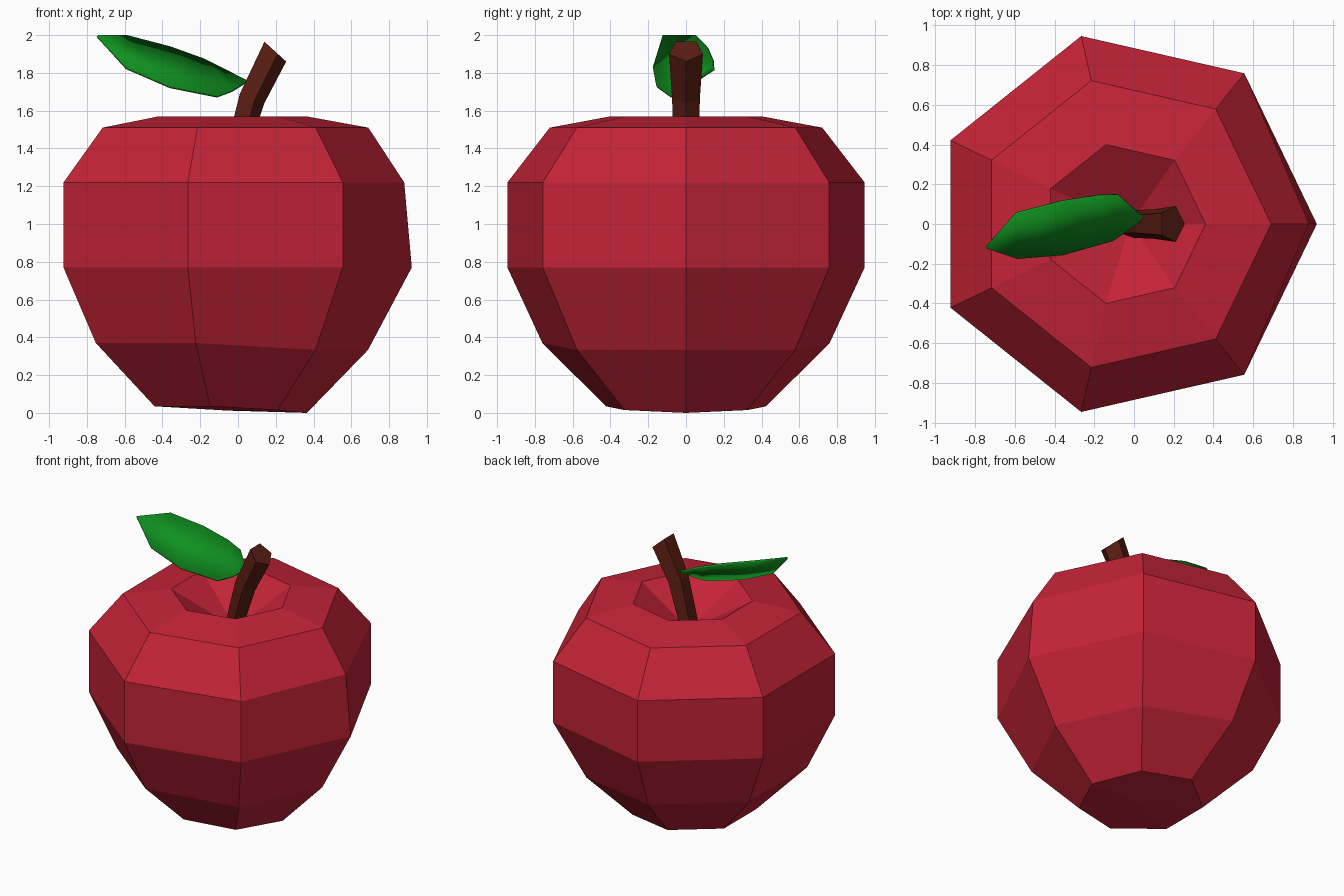
import bpy
from math import cos, sin, tau

if "Cube" in bpy.data.objects:
    bpy.data.objects.remove(bpy.data.objects["Cube"])


def make_part(name, verts, faces, color, smooth=False):
    mesh = bpy.data.meshes.new(name)
    mesh.from_pydata(verts, [], faces)
    mat = bpy.data.materials.new(name + "_material")
    mat.diffuse_color = (*color, 1)
    mat.use_nodes = True
    mat.node_tree.nodes["Principled BSDF"].inputs["Base Color"].default_value = mat.diffuse_color
    mesh.materials.append(mat)
    obj = bpy.data.objects.new(name, mesh)
    bpy.context.collection.objects.link(obj)
    for poly in mesh.polygons:
        poly.use_smooth = smooth
    return obj


def bridge(rings, n):
    return [(r * n + k, r * n + (k + 1) % n, (r + 1) * n + (k + 1) % n, (r + 1) * n + k)
            for r in range(rings - 1) for k in range(n)]


# Apple body: seven-sided rings from the base up, closed by a dent around the stem
SIDES = 7
CX = -0.05
profile = [(0.435, 0.035), (0.78, 0.37), (0.97, 0.77), (0.97, 1.22), (0.74, 1.51), (0.41, 1.57)]
verts = []
for i, (r, z) in enumerate(profile):
    for k in range(SIDES):
        a = tau * k / SIDES
        rr, zz = r, z
        near = min(k, SIDES - k)
        # slight hand-shaped irregularity on the +x side
        if i == 0 and near < 2:
            zz = (0.0, 0.015)[near]
            rr = 0.415
        if i == 1 and near < 2:
            rr, zz = 0.738, 0.333
        if i == 3 and near == 0:
            rr = 0.93
        verts.append((CX + rr * cos(a), rr * sin(a), zz))
faces = bridge(len(profile), SIDES)
base, dent = len(verts), len(verts) + 1
verts += [(CX, 0, 0.012), (-0.02, 0, 1.32)]
top = (len(profile) - 1) * SIDES
for k in range(SIDES):
    n = (k + 1) % SIDES
    faces += [(base, n, k), (dent, top + k, top + n)]
make_part("apple_body", verts, faces, (0.55, 0.017, 0.038))

# Stem: bent pentagonal rod, each ring given by its left and right points and half width
rings = [((-0.08, 1.33), (0.03, 1.31), 0.07),
         ((0.01, 1.69), (0.14, 1.64), 0.073),
         ((0.14, 1.965), (0.255, 1.86), 0.09)]
verts = []
for (xl, zl), (xr, zr), w in rings:
    for k in range(5):
        a = tau * k / 5
        t = (cos(a) + 0.809) / 1.809
        verts.append((xl + (xr - xl) * t, w * sin(a) / 0.951, zl + (zr - zl) * t))
faces = bridge(3, 5) + [(4, 3, 2, 1, 0), (10, 11, 12, 13, 14)]
make_part("stem", verts, faces, (0.1, 0.012, 0.006))

# Leaf: thin tilted blade, with upper and lower edge points between two tips
edges = [((-0.59, 0.055, 1.995), (-0.59, -0.172, 1.825)),
         ((-0.36, 0.115, 1.935), (-0.36, -0.153, 1.725)),
         ((-0.18, 0.143, 1.87), (-0.11, -0.083, 1.675)),
         ((-0.08, 0.147, 1.82), (-0.03, -0.03, 1.705))]
verts = [(-0.745, -0.12, 1.995)] + [p for pair in edges for p in pair] + [(0.048, 0.03, 1.755)]
faces = [(0, 2, 1), (7, 8, 9)]
faces += [(i, i + 1, i + 3, i + 2) for i in (1, 3, 5)]
leaf = make_part("leaf", verts, faces, (0.005, 0.28, 0.014), smooth=True)
thick = leaf.modifiers.new("thickness", "SOLIDIFY")
thick.thickness = 0.014
thick.offset = 0
